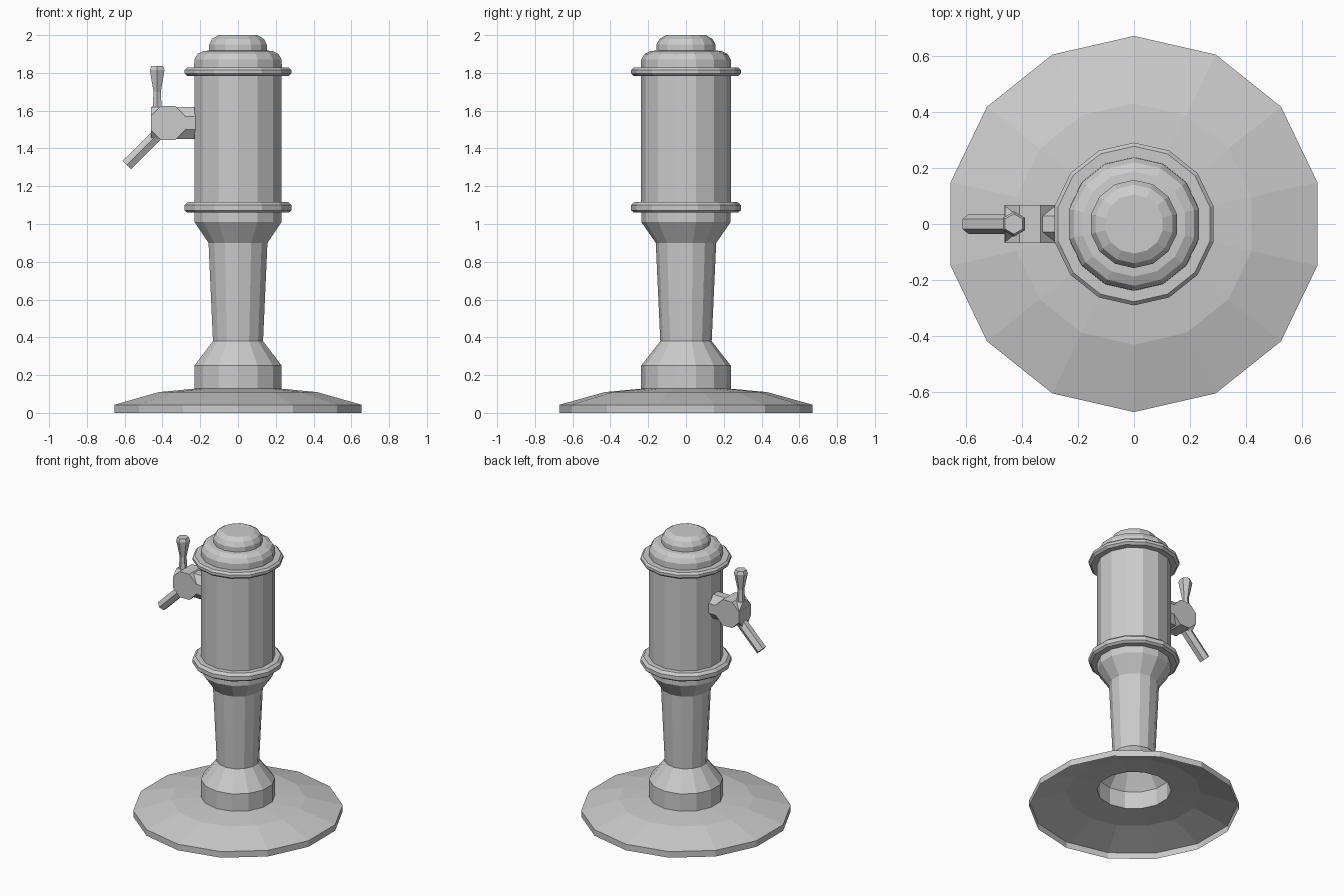
import bpy
import math
from mathutils import Vector

if "Cube" in bpy.data.objects:
    bpy.data.objects.remove(bpy.data.objects["Cube"])


def lathe(name, profile, sides, origin=(0, 0, 0), axis=(0, 0, 1), side=(0, 1, 0),
          phase=0.0, squash=1.0, cap_start=True):
    """Revolve (radius, height) points round an axis; first vertex lies along 'side'."""
    o, d, v = Vector(origin), Vector(axis).normalized(), Vector(side)
    u = v.cross(d)
    verts, faces = [], []
    for r, h in profile:
        for i in range(sides):
            a = math.pi / 2 + phase + 2 * math.pi * i / sides
            verts.append(o + u * (r * math.cos(a)) + v * (r * squash * math.sin(a)) + d * h)
    for k in range(len(profile) - 1):
        for i in range(sides):
            j = (i + 1) % sides
            a, b = k * sides, (k + 1) * sides
            faces.append((a + i, a + j, b + j, b + i))
    top = (len(profile) - 1) * sides
    faces.append(tuple(range(top, top + sides)))
    if cap_start:
        faces.append(tuple(reversed(range(sides))))
    mesh = bpy.data.meshes.new(name)
    mesh.from_pydata(verts, [], faces)
    mesh.update()
    obj = bpy.data.objects.new(name, mesh)
    bpy.context.collection.objects.link(obj)
    return obj


# Hollow foot, column, barrel with two collars, and domed cap
foot = [(0.67, 0), (0.67, 0.043), (0.43, 0.11), (0.237, 0.128)]
column = [(0.237, 0.25), (0.136, 0.38), (0.16, 0.90), (0.236, 1.01), (0.236, 1.06)]
lower_collar = [(0.275, 1.06), (0.29, 1.072), (0.29, 1.10), (0.272, 1.117), (0.237, 1.117)]
upper_collar = [(0.237, 1.783), (0.275, 1.783), (0.29, 1.797), (0.29, 1.815), (0.277, 1.828)]
cap = [(0.238, 1.828), (0.237, 1.87), (0.22, 1.90), (0.187, 1.916), (0.157, 1.918),
       (0.157, 1.95), (0.14, 1.98), (0.105, 2.0)]
lathe("pump_body", foot + column + lower_collar + upper_collar + cap, 14, cap_start=False)

# Horizontal tap pipe running out of the barrel
lathe("tap_pipe", [(0.091, 0), (0.091, 0.25)], 8, (-0.21, 0, 1.535), (-1, 0, 0),
      phase=math.pi / 8, squash=0.8)

# Valve drum across the pipe
lathe("tap_valve", [(0.098, -0.068), (0.098, 0.068)], 8, (-0.37, 0, 1.535), (0, 1, 0),
      side=(0, 0, 1), phase=math.pi / 8)

# Upright handle, flaring to the top
lathe("tap_handle", [(0.030, 1.58), (0.022, 1.70), (0.045, 1.815), (0.036, 1.837)], 6,
      (-0.428, 0, 0))

# Angled spout
start, end = Vector((-0.39, 0, 1.51)), Vector((-0.589, 0, 1.312))
lathe("tap_spout", [(0.036, 0), (0.036, (end - start).length)], 6, start, end - start)
